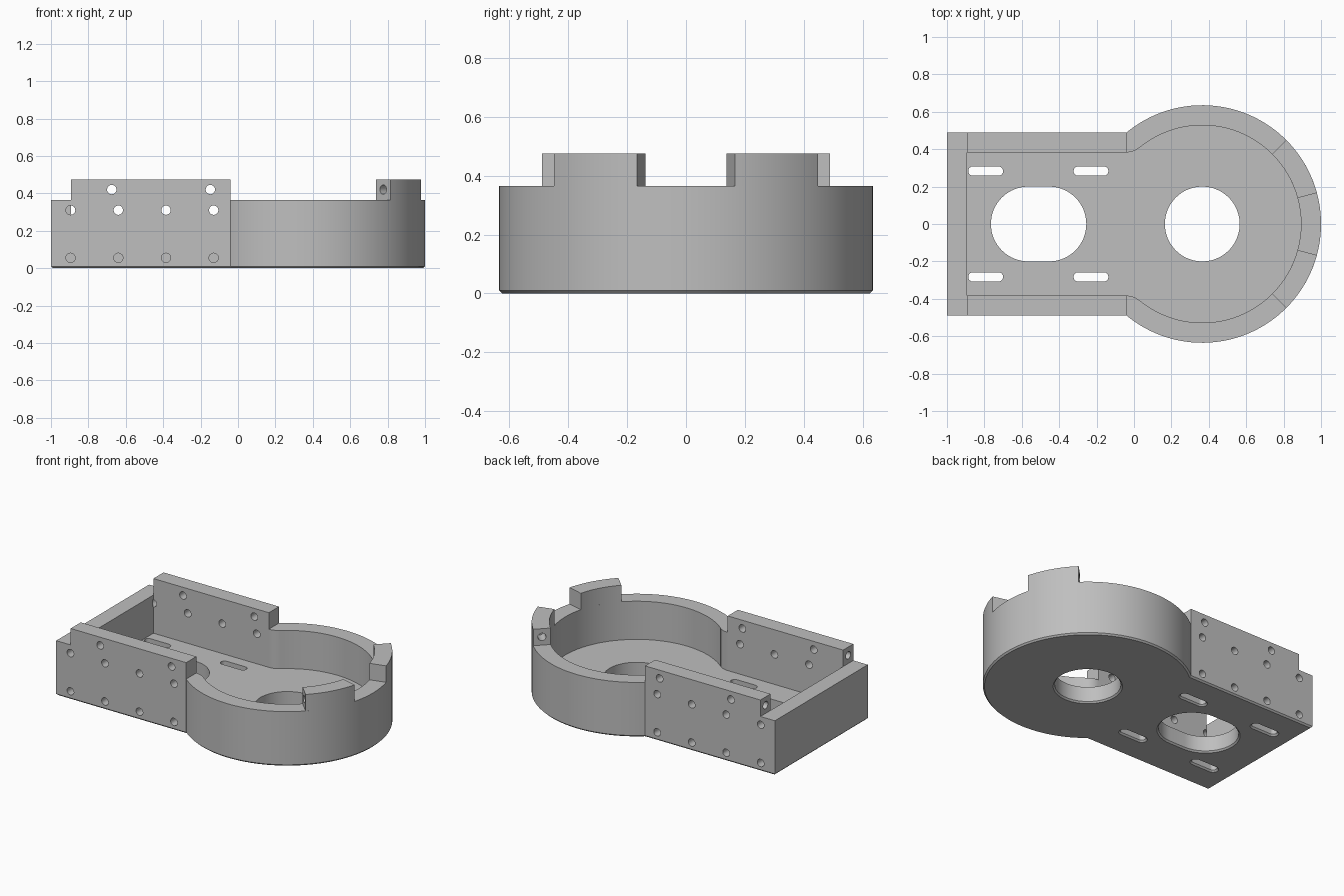
import bpy, bmesh
from math import sin, cos, radians, atan2, pi
from mathutils import Matrix, Vector

if "Cube" in bpy.data.objects:
    bpy.data.objects.remove(bpy.data.objects["Cube"], do_unlink=True)

# Main dimensions
CX, R = 0.365, 0.635          # round end: centre and radius
KX, HALF = -0.04, 0.49        # corner where the box meets the round end
WALL, FLOOR, RIM, TOP = 0.107, 0.11, 0.365, 0.475
HOLE = 0.025
JOIN = atan2(HALF, CX - KX)   # angle at the corner towards the round centre

grey = bpy.data.materials.new("light grey")
grey.use_nodes = True
grey.diffuse_color = (0.52, 0.52, 0.52, 1)
grey.node_tree.nodes["Principled BSDF"].inputs["Base Color"].default_value = grey.diffuse_color


def arc(x, y, r, a, b, n):
    """Points along an arc from angle a to angle b."""
    return [(x + r * cos(a + (b - a) * i / n), y + r * sin(a + (b - a) * i / n))
            for i in range(n + 1)]


def keyhole(d):
    """Outline of the housing, moved inwards by d."""
    half = [(-1 + d, -HALF + d)]
    half += arc(KX, -HALF, d, pi / 2, JOIN, 10)
    half += arc(CX, 0, R - d, JOIN - pi, 0, 64)
    return half + [(x, -y) for x, y in reversed(half[:-1])]


def stadium(x, y, r, s):
    """Function giving a round-ended slot outline, shrunk by d."""
    return lambda d: (arc(x + s, y, r - d, -pi / 2, pi / 2, 32)
                      + arc(x - s, y, r - d, pi / 2, 3 * pi / 2, 32))


def prism(bm, outline, sections):
    """Loft an outline through (height, inset) sections and cap it."""
    rings = [[bm.verts.new((x, y, z)) for x, y in outline(d)] for z, d in sections]
    n = len(rings[0])
    for low, high in zip(rings, rings[1:]):
        for i in range(n):
            j = (i + 1) % n
            bm.faces.new((low[i], low[j], high[j], high[i]))
    bm.faces.new(rings[0][::-1])
    bm.faces.new(rings[-1])


def drill(bm, x, y, z, length, axis):
    """Cylinder centred on a point along an axis."""
    turn = Vector((0, 0, 1)).rotation_difference(Vector(axis)).to_matrix().to_4x4()
    bmesh.ops.create_cone(bm, cap_ends=True, segments=24, radius1=HOLE, radius2=HOLE,
                          depth=length, matrix=Matrix.Translation((x, y, z)) @ turn)


def finish(bm, name):
    bmesh.ops.remove_doubles(bm, verts=bm.verts[:], dist=1e-5)
    bmesh.ops.recalc_face_normals(bm, faces=bm.faces[:])
    mesh = bpy.data.meshes.new(name)
    bm.to_mesh(mesh)
    bm.free()
    mesh.materials.append(grey)
    ob = bpy.data.objects.new(name, mesh)
    bpy.context.collection.objects.link(ob)
    return ob


def carve(ob, cutters):
    """Subtract cutters, remove them, and shade the result."""
    bpy.ops.object.select_all(action='DESELECT')
    bpy.context.view_layer.objects.active = ob
    ob.select_set(True)
    for cutter in cutters:
        cutter.hide_render = True
        mod = ob.modifiers.new("cut", 'BOOLEAN')
        mod.operation, mod.solver, mod.object = 'DIFFERENCE', 'EXACT', cutter
        bpy.ops.object.modifier_apply(modifier=mod.name)
        bpy.data.objects.remove(cutter, do_unlink=True)
    bpy.ops.object.shade_smooth_by_angle(angle=radians(30))


# Housing tray with a small chamfer under the outer edge
bm = bmesh.new()
prism(bm, keyhole, [(0, 0.01), (0.01, 0), (RIM, 0)])
housing = finish(bm, "housing")

bm = bmesh.new()
prism(bm, lambda d: keyhole(WALL), [(FLOOR, 0), (RIM + 0.1, 0)])
cavity = finish(bm, "cavity_cutter")

# Floor openings, flared underneath: round bore, wide oval, four slots
bm = bmesh.new()
openings = [stadium(CX, 0, 0.2, 0), stadium(-0.51, 0, 0.2, 0.055)]
openings += [stadium(x, y, HOLE, 0.068) for x in (-0.793, -0.23) for y in (-0.283, 0.283)]
for shape in openings:
    prism(bm, shape, [(-0.01, -0.02), (0.01, 0), (0.2, 0)])
floor_cutter = finish(bm, "floor_cutter")

# Two rows of screw holes in each side wall
bm = bmesh.new()
for side in (-1, 1):
    for z in (0.055, 0.31):
        for i in range(4):
            drill(bm, -0.895 + 0.255 * i, side * HALF, z, 2 * WALL + 0.006, (0, 1, 0))
carve(housing, [cavity, floor_cutter, finish(bm, "screw_cutter")])

for side, label in ((-1, "right"), (1, "left")):
    # Raised rail on the side wall, drilled through and in its outer end
    bm = bmesh.new()
    y0, y1 = sorted((side * HALF, side * (HALF - WALL)))
    x0 = -1 + WALL
    prism(bm, lambda d: [(x0, y0), (KX, y0), (KX, y1), (x0, y1)], [(RIM, 0), (TOP, 0)])
    rail = finish(bm, label + "_rail")
    bm = bmesh.new()
    mid, z = side * (HALF - WALL / 2), (RIM + TOP) / 2
    for x in (-0.675, -0.148):
        drill(bm, x, mid, z, 0.3, (0, 1, 0))
    drill(bm, x0, mid, z, 0.2, (1, 0, 0))
    carve(rail, [finish(bm, "rail_cutter")])

    # Curved lug on the round rim, drilled in its far end
    bm = bmesh.new()
    a, b = side * radians(15.2), side * radians(45)
    prism(bm, lambda d: arc(CX, 0, R, a, b, 12) + arc(CX, 0, R - WALL, b, a, 12),
          [(RIM, 0), (TOP, 0)])
    lug = finish(bm, label + "_lug")
    bm = bmesh.new()
    r = R - WALL / 2
    drill(bm, CX + r * cos(b), r * sin(b), z, 0.16, (-sin(b), cos(b), 0))
    carve(lug, [finish(bm, "lug_cutter")])
